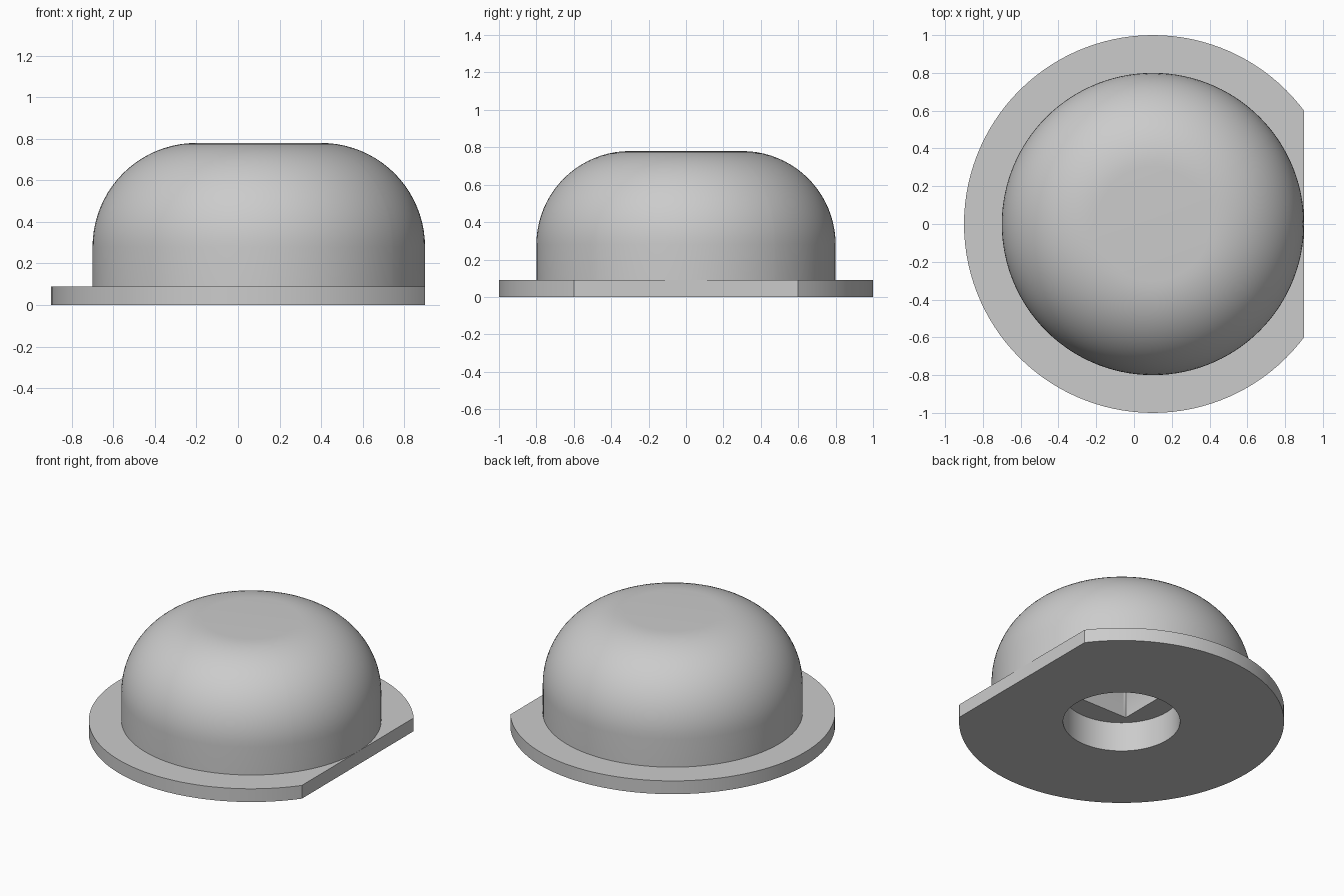
import bpy, bmesh, math

if "Cube" in bpy.data.objects:
    bpy.data.objects.remove(bpy.data.objects["Cube"])

CX = 0.1            # axis of the round parts
FLAT = 0.8          # distance from the axis to the flat side of the flange

grey = bpy.data.materials.new("light_grey")
grey.diffuse_color = (0.6, 0.6, 0.6, 1)
grey.use_nodes = True
grey.node_tree.nodes["Principled BSDF"].inputs["Base Color"].default_value = grey.diffuse_color

# Shared angles: every 3 degrees plus the exact corners of the flat side
corner = math.acos(FLAT)
ANGLES = sorted([math.radians(d) for d in range(-180, 180, 3)] + [corner, -corner])


def circle(r):
    return lambda a: r


def flange_outline(a):
    return FLAT / math.cos(a) if abs(a) <= corner + 1e-6 else 1.0


def square(half):
    return lambda a: half / max(abs(math.cos(a)), abs(math.sin(a)))


def loft(name, rings, cap_first=False, cap_last=False):
    """Skin a list of (radius function, z) rings."""
    bm = bmesh.new()
    loops = [[bm.verts.new((CX + f(a) * math.cos(a), f(a) * math.sin(a), z))
              for a in ANGLES] for f, z in rings]
    n = len(ANGLES)
    for lo, hi in zip(loops, loops[1:]):
        for i in range(n):
            j = (i + 1) % n
            bm.faces.new((lo[i], lo[j], hi[j], hi[i]))
    if cap_first:
        bm.faces.new(loops[0][::-1])
    if cap_last:
        bm.faces.new(loops[-1])
    bmesh.ops.remove_doubles(bm, verts=bm.verts, dist=1e-5)
    mesh = bpy.data.meshes.new(name)
    bm.to_mesh(mesh)
    bm.free()
    mesh.materials.append(grey)
    obj = bpy.data.objects.new(name, mesh)
    bpy.context.collection.objects.link(obj)
    bpy.ops.object.select_all(action='DESELECT')
    obj.select_set(True)
    bpy.context.view_layer.objects.active = obj
    bpy.ops.object.shade_smooth_by_angle(angle=math.radians(30))
    return obj


# Flange with one flat side and a round recess underneath
loft("flange", [(circle(0.36), 0.2), (circle(0.36), 0.0), (flange_outline, 0.0),
                (flange_outline, 0.09), (circle(0.8), 0.09)])

# Dome: straight wall, large rounded shoulder, flat top
shoulder = [(circle(0.3 + 0.5 * math.cos(t)), 0.28 + 0.5 * math.sin(t))
            for t in (math.pi / 2 * k / 20 for k in range(21))]
loft("dome", [(circle(0.8), 0.09)] + shoulder, cap_last=True)

# Square socket sunk into the ceiling of the round recess
loft("square_socket", [(square(0.21), 0.6), (square(0.21), 0.2), (circle(0.36), 0.2)][::1])
bm = bmesh.new()
obj = bpy.data.objects["square_socket"]
bm.from_mesh(obj.data)
rim = [e for e in bm.edges if e.is_boundary and all(v.co.z > 0.5 for v in e.verts)]
bmesh.ops.holes_fill(bm, edges=rim, sides=0)
bmesh.ops.recalc_face_normals(bm, faces=bm.faces)
if next(f for f in bm.faces if f.calc_center_median().z > 0.59).normal.z > 0:
    bmesh.ops.reverse_faces(bm, faces=bm.faces)
bm.to_mesh(obj.data)
bm.free()
